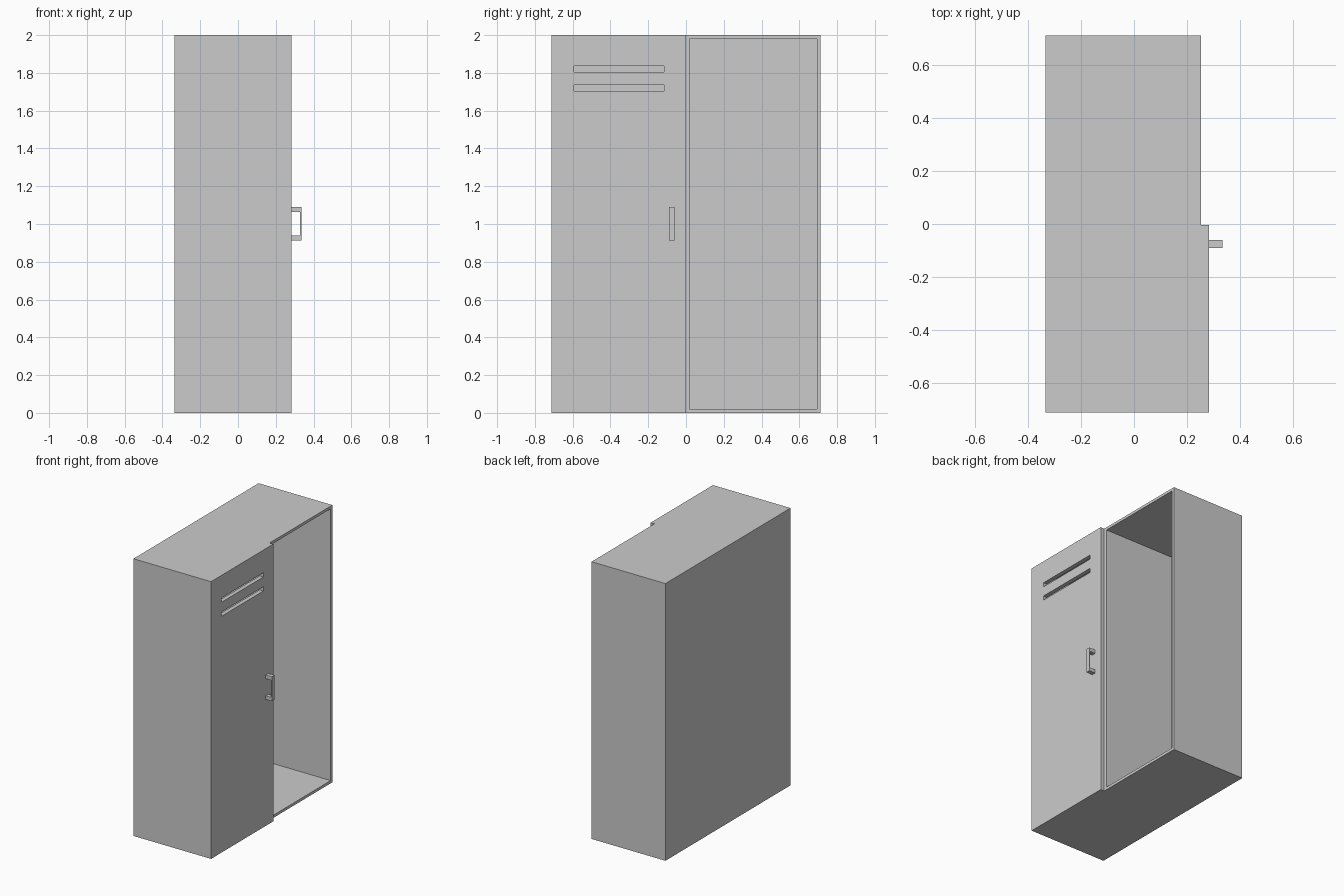
import bpy, bmesh
from mathutils import Vector

if "Cube" in bpy.data.objects:
    bpy.data.objects.remove(bpy.data.objects["Cube"])

W = 0.713                  # half width along y
BACK, FRONT = -0.335, 0.254
DOOR = 0.284               # outer door face
WALL = 0.028


def box_bm(bm, lo, hi):
    lo, hi = Vector(lo), Vector(hi)
    verts = bmesh.ops.create_cube(bm, size=1)["verts"]
    for v in verts:
        v.co = Vector((lo[i] + (v.co[i] + 0.5) * (hi[i] - lo[i])) for i in range(3))


def make(name, bm):
    bmesh.ops.recalc_face_normals(bm, faces=bm.faces)
    mesh = bpy.data.meshes.new(name)
    bm.to_mesh(mesh)
    bm.free()
    ob = bpy.data.objects.new(name, mesh)
    bpy.context.collection.objects.link(ob)
    return ob


def boxes(name, *extents):
    bm = bmesh.new()
    for lo, hi in extents:
        box_bm(bm, lo, hi)
    return make(name, bm)


# Cabinet: one box split in two bays, each hollowed from the front
bm = bmesh.new()
box_bm(bm, (BACK, -W, 0), (FRONT, W, 2))
bmesh.ops.bisect_plane(bm, geom=bm.verts[:] + bm.edges[:] + bm.faces[:],
                       plane_co=(0, 0, 0), plane_no=(0, 1, 0))
bm.normal_update()
bays = [f for f in bm.faces if f.normal.x > 0.9]
bmesh.ops.inset_individual(bm, faces=bays, thickness=WALL)
pushed = bmesh.ops.extrude_discrete_faces(bm, faces=bays)["faces"]
for f in pushed:
    for v in f.verts:
        v.co.x = BACK + WALL
make("cabinet", bm)

# Closed left door with two ventilation slots
door = boxes("door", ((FRONT, -W, 0), (DOOR, -0.003, 2)))
slots = boxes("slot_cutter", *[((FRONT - 0.02, -0.593, z), (DOOR + 0.02, -0.116, z + 0.031))
                               for z in (1.705, 1.806)])
slots.hide_render = True
slots.hide_viewport = True
cut = door.modifiers.new("slots", "BOOLEAN")
cut.operation = "DIFFERENCE"
cut.solver = "EXACT"
cut.object = slots

# Pull handle: a bracket profile extruded across y
X = 0.335
profile = [(DOOR, 0.913), (X, 0.913), (X, 1.089), (DOOR, 1.089),
           (DOOR, 1.063), (X - 0.007, 1.063), (X - 0.007, 0.939), (DOOR, 0.939)]
bm = bmesh.new()
face = bm.faces.new([bm.verts.new((x, -0.09, z)) for x, z in profile])
side = bmesh.ops.extrude_face_region(bm, geom=[face])["geom"]
bmesh.ops.translate(bm, vec=(0, 0.03, 0),
                    verts=[g for g in side if isinstance(g, bmesh.types.BMVert)])
make("door_handle", bm)
